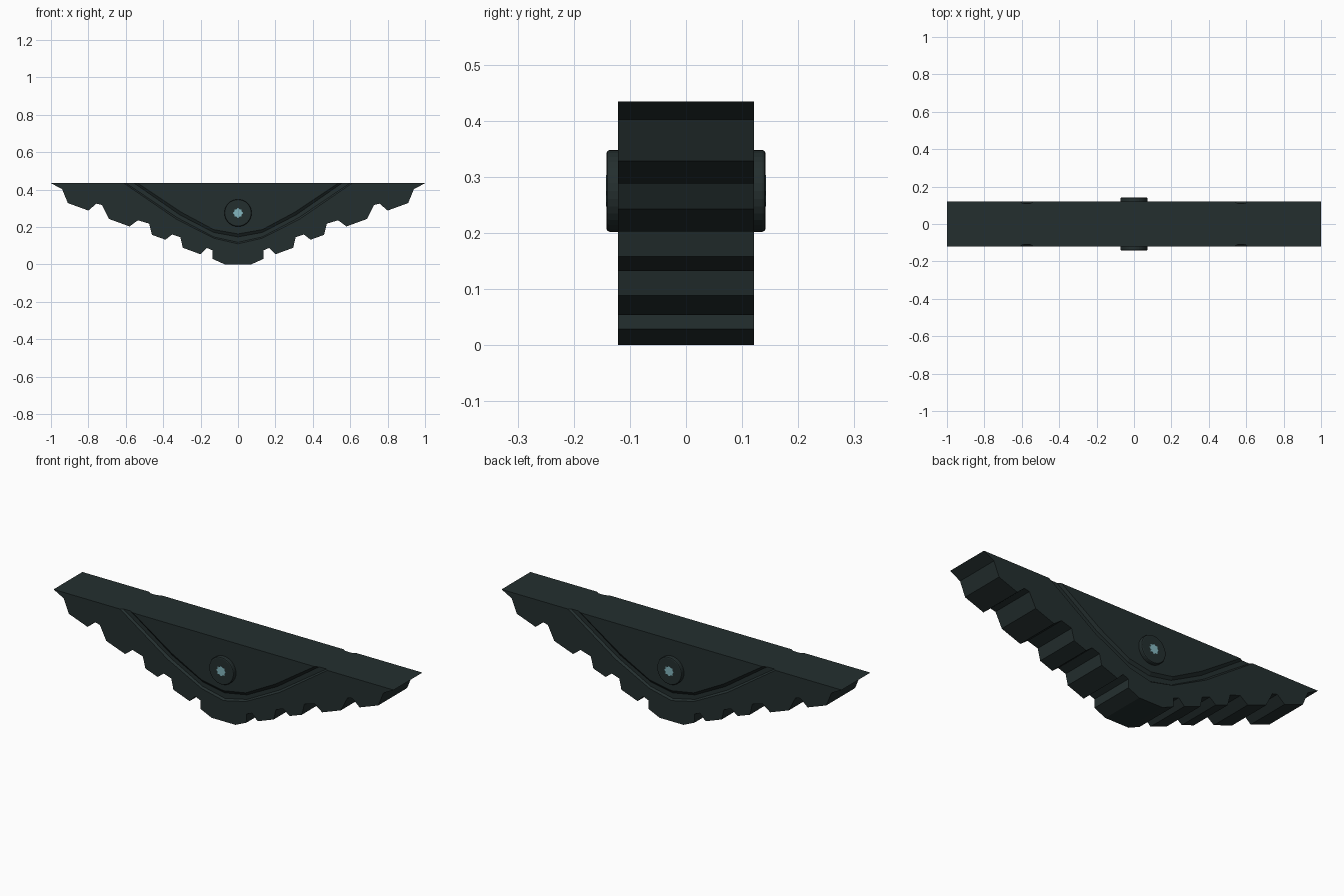
import bpy, bmesh, math

if "Cube" in bpy.data.objects:
    bpy.data.objects.remove(bpy.data.objects["Cube"])

HALF, FLOOR, TOP = 0.121, 0.110, 0.434


def material(name, rgb):
    m = bpy.data.materials.new(name)
    m.diffuse_color = (*rgb, 1)
    m.use_nodes = True
    m.node_tree.nodes["Principled BSDF"].inputs["Base Color"].default_value = m.diffuse_color
    return m


dark = material("dark_green_grey", (0.0175, 0.028, 0.028))
teal = material("pale_teal", (0.23, 0.47, 0.52))


def mirrored(right):
    """Right half listed from the rim to the middle; returns the whole line left to right."""
    left = [(-x, z) for x, z in right]
    return left + [(x, z) for x, z in reversed(right) if x > 0]


def finish(name, bm, mat):
    bmesh.ops.recalc_face_normals(bm, faces=bm.faces)
    me = bpy.data.meshes.new(name)
    bm.to_mesh(me)
    bm.free()
    me.materials.append(mat)
    ob = bpy.data.objects.new(name, me)
    bpy.context.collection.objects.link(ob)
    return ob


# Toothed lower edge
teeth = mirrored([(1, TOP), (.94, .402), (.91, .328), (.80, .288), (.757, .325),
                  (.728, .318), (.69, .243), (.58, .203), (.535, .236), (.475, .218),
                  (.46, .158), (.388, .132), (.352, .160), (.308, .145), (.295, .089),
                  (.20, .054), (.167, .088), (.135, .075), (.135, .029), (.07, 0)])

# Curved groove: lip, two floor edges and panel edge, with y depth
groove = [([(.61, TOP), (.33, .242), (.13, .140), (0, .110)], HALF),
          ([(.598, TOP), (.325, .250), (.13, .147), (0, .118)], FLOOR),
          ([(.555, TOP), (.31, .264), (.13, .171), (0, .147)], FLOOR),
          ([(.535, TOP), (.305, .280), (.13, .186), (0, .163)], HALF)]

# Body: both grooved sides, toothed underside and notched top
bm = bmesh.new()
sides = []
for s in (-1, 1):
    edge = [bm.verts.new((x, s * HALF, z)) for x, z in teeth]
    lines = [[bm.verts.new((x, s * y, z)) for x, z in mirrored(c)] for c, y in groove]
    bm.faces.new(edge + lines[0][::-1])
    bm.faces.new(lines[-1])
    for a, b in zip(lines, lines[1:]):
        for i in range(len(a) - 1):
            bm.faces.new((a[i], a[i + 1], b[i + 1], b[i]))
    top = [edge[0]] + [l[0] for l in lines] + [l[-1] for l in reversed(lines)] + [edge[-1]]
    sides.append((edge, top))
(e0, t0), (e1, t1) = sides
for i in range(len(e0) - 1):
    bm.faces.new((e0[i], e0[i + 1], e1[i + 1], e1[i]))
bm.faces.new(t0 + t1[::-1])
finish("toothed_body", bm, dark)


def disc(name, rings, mat, side, count=32):
    """Capped stack of rings along y; each ring is (y, radius function of index)."""
    bm = bmesh.new()
    loops = []
    for y, r in rings:
        loops.append([bm.verts.new((r(i) * math.cos(i * math.tau / count), side * y,
                                    .275 + r(i) * math.sin(i * math.tau / count)))
                      for i in range(count)])
    for a, b in zip(loops, loops[1:]):
        for i in range(count):
            j = (i + 1) % count
            bm.faces.new((a[i], a[j], b[j], b[i]))
    bm.faces.new(loops[0])
    bm.faces.new(loops[-1])
    return finish(name, bm, mat)


# Bolt head and star-shaped inlay on each side
for s, label in ((-1, "front"), (1, "back")):
    disc(label + "_bolt_head",
         [(y, lambda i, r=r: r) for y, r in
          ((.115, .073), (.136, .073), (.140, .071), (.142, .067))], dark, s)
    star = lambda i: .028 if i % 2 == 0 else .021
    disc(label + "_star_inlay", [(.138, star), (.1428, star)], teal, s, 16)
